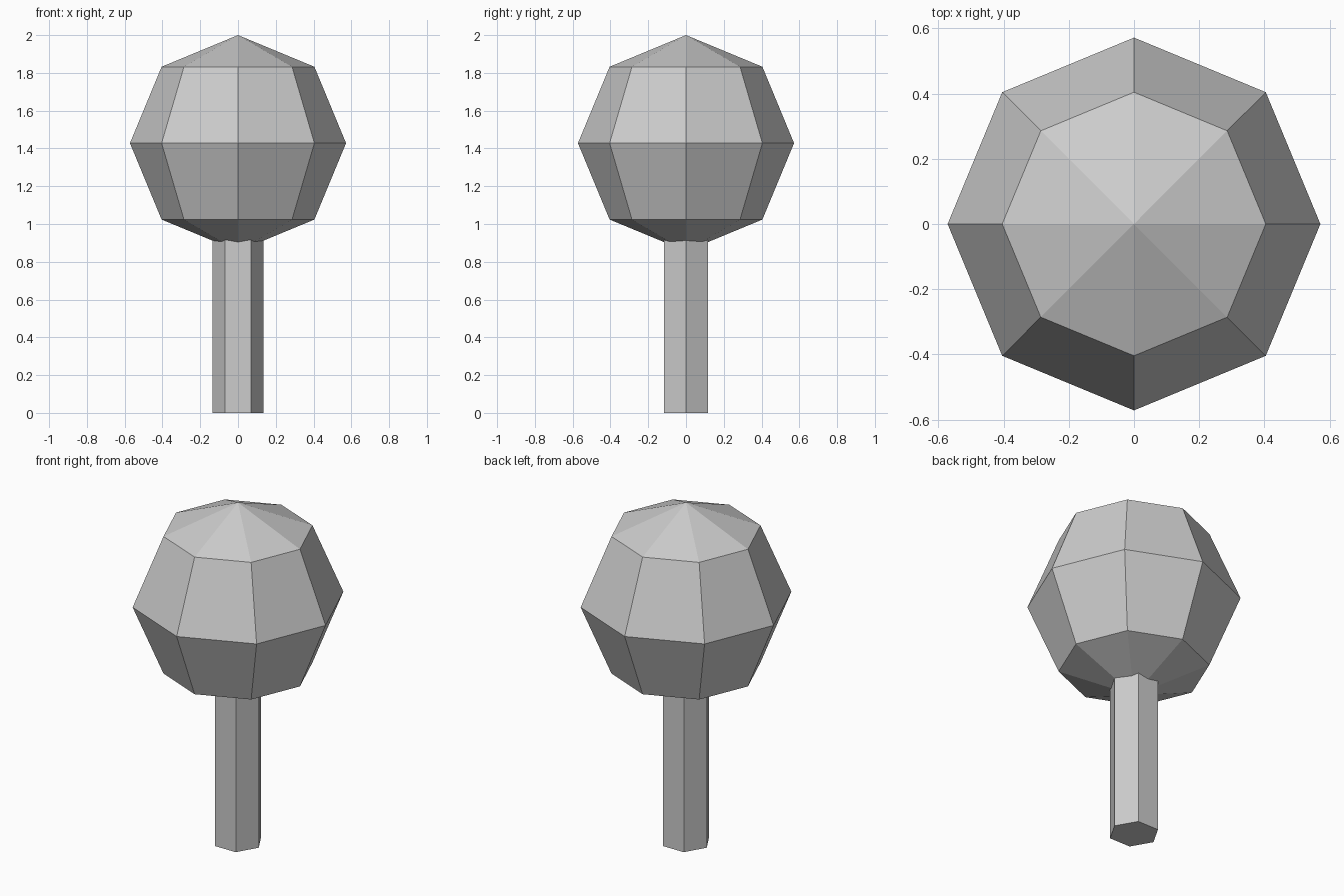
import bpy
import bmesh
from math import pi
from mathutils import Matrix

cube = bpy.data.objects.get("Cube")
if cube:
    bpy.data.objects.remove(cube, do_unlink=True)

GREY = (0.604, 0.604, 0.604, 1.0)
grey = bpy.data.materials.new("light_grey")
grey.use_nodes = True
grey.diffuse_color = GREY
grey.node_tree.nodes["Principled BSDF"].inputs["Base Color"].default_value = GREY


def add_part(name, bm):
    """Turn a bmesh into a flat-shaded grey object."""
    mesh = bpy.data.meshes.new(name)
    bm.to_mesh(mesh)
    bm.free()
    mesh.materials.append(grey)
    obj = bpy.data.objects.new(name, mesh)
    bpy.context.collection.objects.link(obj)
    return obj


# Crown: coarse eight-sided ball with four rings
crown_radius = 0.572
bm = bmesh.new()
bmesh.ops.create_uvsphere(bm, u_segments=8, v_segments=4, radius=crown_radius,
                          matrix=Matrix.Translation((0, 0, 2 - crown_radius)))
add_part("crown", bm)

# Trunk: hexagonal post with corners on the x axis, its top inside the crown
trunk_radius, trunk_height = 0.136, 1.0
bm = bmesh.new()
bmesh.ops.create_cone(bm, cap_ends=True, segments=6, radius1=trunk_radius,
                      radius2=trunk_radius, depth=trunk_height,
                      matrix=Matrix.Translation((0, 0, trunk_height / 2))
                      @ Matrix.Rotation(pi / 6, 4, "Z"))
add_part("trunk", bm)
